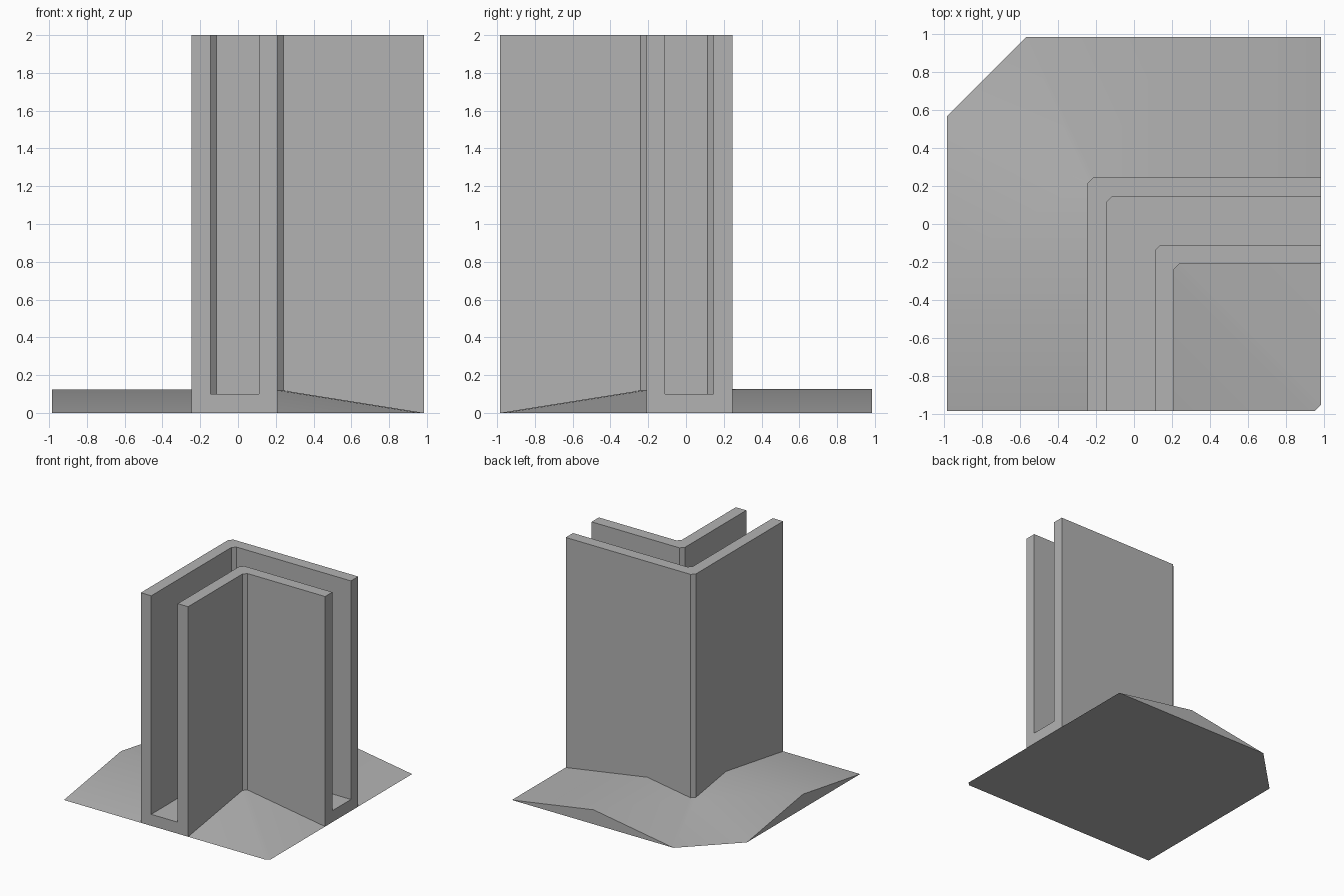
import bpy
import bmesh

cube = bpy.data.objects.get("Cube")
if cube:
    bpy.data.objects.remove(cube, do_unlink=True)

EDGE = 0.985     # half width of the footprint
BEVEL = 0.03     # chamfer on every corner of the walls
OUTER, INNER = 0.245, -0.21
RIDGE_X, RIDGE_Z = 0.2, 0.125
CUT = -0.57      # where the clipped back corner begins

grey = bpy.data.materials.new("plain grey")
grey.use_nodes = True
colour = (0.45, 0.45, 0.45, 1)
grey.diffuse_color = colour
grey.node_tree.nodes["Principled BSDF"].inputs["Base Color"].default_value = colour


def build(name, polygons):
    """Make an object from polygons given as lists of points."""
    bm = bmesh.new()
    for points in polygons:
        bm.faces.new([bm.verts.new(p) for p in points])
    bmesh.ops.remove_doubles(bm, verts=bm.verts, dist=0.0005)
    bmesh.ops.recalc_face_normals(bm, faces=bm.faces)
    mesh = bpy.data.meshes.new(name)
    bm.to_mesh(mesh)
    bm.free()
    mesh.materials.append(grey)
    obj = bpy.data.objects.new(name, mesh)
    bpy.context.collection.objects.link(obj)
    bpy.ops.object.select_all(action="DESELECT")
    obj.select_set(True)
    bpy.context.view_layer.objects.active = obj
    bpy.ops.object.shade_smooth_by_angle(angle=0.5)
    return obj


def mirror(p):
    """Reflect across the diagonal of the L."""
    return (-p[1], -p[0], p[2])


def both(polygons):
    return polygons + [[mirror(p) for p in poly] for poly in polygons]


def ground(p):
    return (p[0], p[1], 0)


def l_path(d, z):
    """L-shaped line with a chamfered corner, at offset d."""
    return [(EDGE, d, z), (BEVEL - d, d, z), (-d, d - BEVEL, z), (-d, -EDGE, z)]


# Double wall: a U-shaped section swept along the L
section = [(OUTER, 0), (OUTER, 2), (0.145, 2), (0.145, 0.1),
           (-0.11, 0.1), (-0.11, 2), (INNER, 2), (INNER, 0)]
rows = [l_path(d, z) for d, z in section]
walls = [[row[0] for row in rows], [row[-1] for row in rows]]
for a, b in zip(rows, rows[1:] + rows[:1]):
    for i in range(3):
        walls.append([a[i], a[i + 1], b[i + 1], b[i]])
build("corner_wall", walls)

# Outer foot: ridged slopes outside the L with a clipped corner
tip = (EDGE, EDGE, 0)
wall_end = (EDGE, OUTER, 0)
ridge_out = (RIDGE_X, EDGE, RIDGE_Z)
ridge_in = (RIDGE_X, OUTER, RIDGE_Z)
clip = (CUT, EDGE, 0)
corner_x = BEVEL - OUTER
corner = (corner_x, OUTER, RIDGE_Z * (corner_x - CUT) / (RIDGE_X - CUT))
low = ground(corner)
foot = both([
    [tip, ridge_out, ridge_in, wall_end],
    [ridge_out, clip, corner, ridge_in],
    [tip, clip, ridge_out],
    [wall_end, ridge_in, corner, low],
])
foot += [
    [clip, mirror(clip), mirror(corner), corner],
    [corner, mirror(corner), mirror(low), low],
    [tip, clip, mirror(clip), mirror(tip), mirror(wall_end), mirror(low), low, wall_end],
]
build("outer_foot", foot)

# Inner foot: shallow wedge inside the L
apex_x = BEVEL - INNER
apex = (apex_x, INNER, RIDGE_Z * (EDGE - apex_x) / (EDGE - RIDGE_X))
end = (EDGE, INNER, 0)
nose = (EDGE, BEVEL - EDGE, 0)
base = ground(apex)
wedge = both([[apex, end, nose], [apex, end, base]])
wedge += [
    [apex, nose, mirror(nose), mirror(apex)],
    [apex, mirror(apex), mirror(base), base],
    [end, nose, mirror(nose), mirror(end), mirror(base), base],
]
build("inner_foot", wedge)
